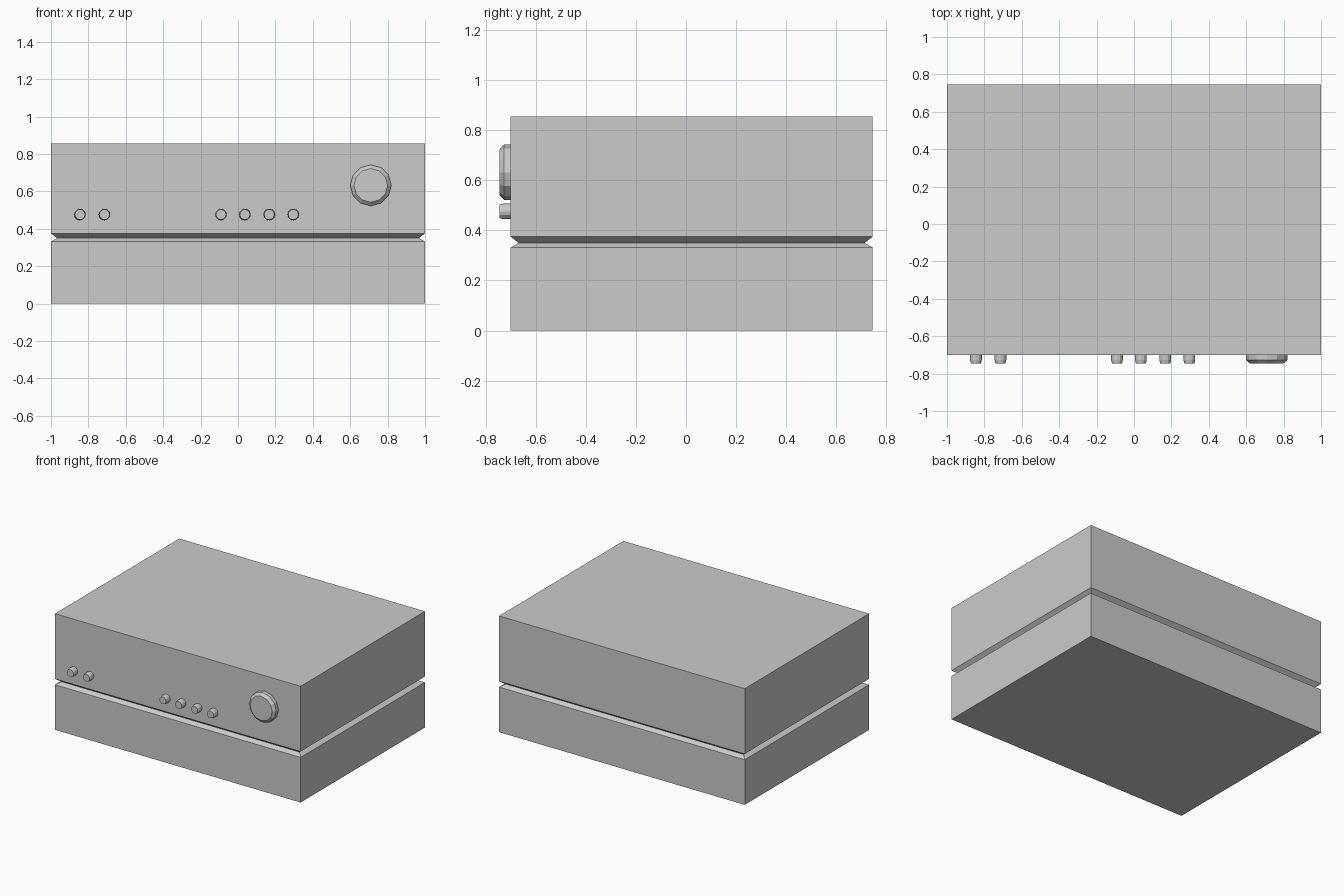
import bpy, bmesh
from math import cos, sin, tau

if "Cube" in bpy.data.objects:
    bpy.data.objects.remove(bpy.data.objects["Cube"])


def loft(name, rings):
    """Capped solid through a stack of matching point rings."""
    bm = bmesh.new()
    loops = [[bm.verts.new(p) for p in ring] for ring in rings]
    n = len(loops[0])
    for a, b in zip(loops, loops[1:]):
        for i in range(n):
            j = (i + 1) % n
            bm.faces.new((a[i], a[j], b[j], b[i]))
    bm.faces.new(loops[0])
    bm.faces.new(loops[-1])
    bmesh.ops.recalc_face_normals(bm, faces=bm.faces)
    mesh = bpy.data.meshes.new(name)
    bm.to_mesh(mesh)
    bm.free()
    obj = bpy.data.objects.new(name, mesh)
    bpy.context.collection.objects.link(obj)
    return obj


def rect(z, inset):
    x, y0, y1 = 1 - inset, -0.70 + inset, 0.745 - inset
    return [(-x, y0, z), (x, y0, z), (x, y1, z), (-x, y1, z)]


def knob(name, x, z, r_base, r_tip):
    # 12-sided knob with a chamfered front rim
    def ring(y, r):
        return [(x + r * cos(tau * i / 12), y, z + r * sin(tau * i / 12))
                for i in range(12)]
    return loft(name, [ring(-0.70, r_base), ring(-0.727, r_base), ring(-0.745, r_tip)])


# Case with a V groove running all round
loft("case", [rect(z, inset) for z, inset in
              [(0, 0), (0.332, 0), (0.35, 0.032), (0.375, 0), (0.855, 0)]])

# Large dial
knob("volume_dial", 0.71, 0.632, 0.11, 0.09)

# Row of small buttons
for i, x in enumerate([-0.845, -0.714, -0.091, 0.037, 0.167, 0.296]):
    knob(f"small_button_{i + 1}", x, 0.476, 0.031, 0.027)
